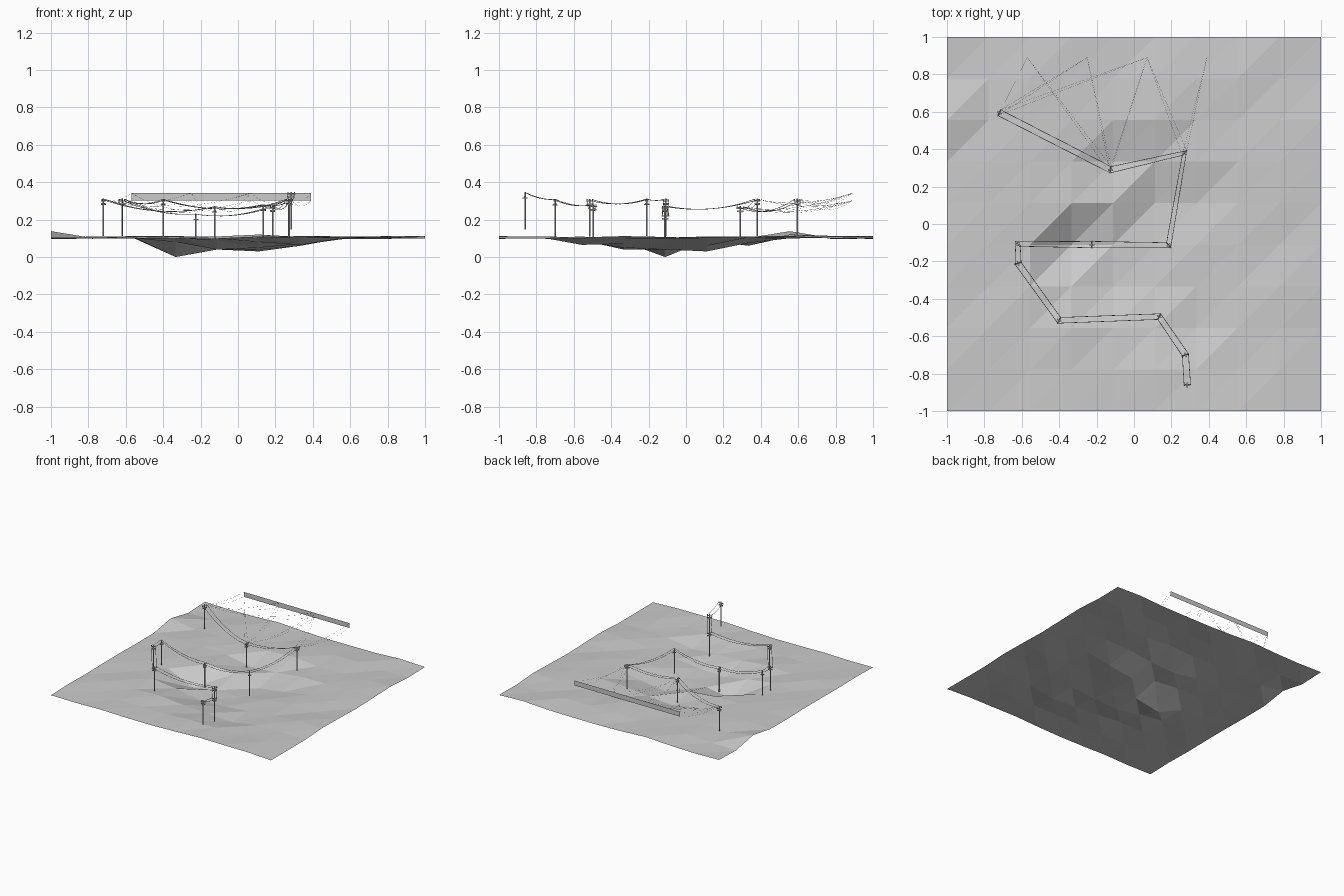
import bpy, bmesh, math, random
from mathutils import Vector, Matrix

if "Cube" in bpy.data.objects:
    bpy.data.objects.remove(bpy.data.objects["Cube"])

random.seed(4)


def finish(bm, name):
    me = bpy.data.meshes.new(name)
    bm.to_mesh(me)
    bm.free()
    ob = bpy.data.objects.new(name, me)
    bpy.context.collection.objects.link(ob)
    return ob


# Low-poly ground: 9 x 9 cells, nearly flat with a hollow in the middle
N = 9
hollow = {  # row from the front -> heights (hundredths) for columns 2..7
    1: (10, 10, 10, 11, 10.5, 10),
    2: (10, 11, 9, 8, 6.5, 10),
    3: (10.5, 8, 4, 5, 7, 9.5),
    4: (10, 0, 4, 4, 8, 10),
    5: (11, 11, 9, 3, 6, 10),
    6: (11, 10, 6, 7.5, 10, 10.5),
    7: (11, 11, 11, 12, 10, 10),
}
bm = bmesh.new()
grid = []
for j in range(N + 1):
    for i in range(N + 1):
        z = 0.105 + random.uniform(-0.009, 0.009)
        if j in hollow and 2 <= i <= 7:
            z = hollow[j][i - 2] / 100
        if (i, j) == (0, 7):
            z = 0.138
        grid.append(bm.verts.new((-1 + 2 * i / N, -1 + 2 * j / N, z)))
for j in range(N):
    for i in range(N):
        a, b = grid[j * (N + 1) + i], grid[j * (N + 1) + i + 1]
        d, c = grid[(j + 1) * (N + 1) + i], grid[(j + 1) * (N + 1) + i + 1]
        bm.faces.new((a, b, c))
        bm.faces.new((a, c, d))
finish(bm, "ground")

# Pole positions along the line, with the height of each top
tops = [Vector(p) for p in (
    (0.285, -0.86, 0.348), (0.275, -0.70, 0.31), (0.135, -0.495, 0.282),
    (-0.40, -0.515, 0.31), (-0.62, -0.21, 0.312), (-0.62, -0.107, 0.312),
    (-0.225, -0.11, 0.232), (0.185, -0.113, 0.275), (0.27, 0.38, 0.312),
    (-0.125, 0.29, 0.272), (-0.72, 0.595, 0.312))]
POLE, ARM = 0.2, 0.017


def box(bm, m, loc, size):
    bmesh.ops.create_cube(bm, size=1, matrix=m @ Matrix.Translation(loc)
                          @ Matrix.Diagonal((*size, 1)))


def cyl(bm, m, loc, r, h, n=8):
    bmesh.ops.create_cone(bm, cap_ends=True, segments=n, radius1=r, radius2=r,
                          depth=h, matrix=m @ Matrix.Translation(loc))


sides = []
for k, t in enumerate(tops):
    # Crossarm points across the average line direction
    along = Vector((0, 0, 0))
    if k > 0:
        along += (t - tops[k - 1]).to_2d().normalized().to_3d()
    if k < len(tops) - 1:
        along += (tops[k + 1] - t).to_2d().normalized().to_3d()
    ang = math.atan2(along.y, along.x) + math.pi / 2
    across = Vector((math.cos(ang), math.sin(ang), 0))
    sides.append(across * ARM)
    m = Matrix.Translation(t) @ Matrix.Rotation(ang, 4, 'Z')
    bm = bmesh.new()
    cyl(bm, m, (0, 0, -POLE / 2), 0.004, POLE)
    box(bm, m, (0, 0, -0.012), (0.042, 0.005, 0.005))
    box(bm, m, (0, 0, -0.028), (0.034, 0.008, 0.008))
    box(bm, m, (0, 0, -0.032), (0.008, 0.026, 0.006))
    for s in (-ARM, ARM):
        cyl(bm, m, (s, 0, -0.006), 0.0025, 0.01, 6)
    finish(bm, "pole_%02d" % (k + 1))


# Sagging wire as a thin tube
def wire(name, a, b, r, sag, steps=12):
    cu = bpy.data.curves.new(name, 'CURVE')
    cu.dimensions = '3D'
    cu.bevel_depth = r
    cu.bevel_resolution = 0
    sp = cu.splines.new('POLY')
    sp.points.add(steps)
    for i in range(steps + 1):
        u = i / steps
        p = a.lerp(b, u) - Vector((0, 0, 4 * sag * u * (1 - u)))
        sp.points[i].co = (*p, 1)
    bpy.context.collection.objects.link(bpy.data.objects.new(name, cu))


drop = Vector((0, 0, -0.003))
for k in range(len(tops) - 1):
    a, b = tops[k] + drop, tops[k + 1] + drop
    for s in (-1, 1):
        wire("wire", a + s * sides[k], b + s * sides[k + 1], 0.0016,
             0.065 * (b - a).length)

# Thin upright strip behind the line
x0, x1, yb, z0, z1 = -0.57, 0.39, 0.89, 0.302, 0.342
bm = bmesh.new()
bm.faces.new([bm.verts.new(p) for p in (
    (x0, yb, z0), (x1, yb, z0), (x1, yb, z1), (x0, yb, z1))])
finish(bm, "back_strip")

# Hair-thin lines fanning from the last poles to the strip
for k, xs in ((10, (-0.57, -0.25, 0.07)), (9, (-0.57, -0.25, 0.07)),
              (8, (0.07, 0.39))):
    for x in xs:
        for z, s in ((z0, -1), (z1, 1)):
            a = tops[k] + drop + s * sides[k]
            b = Vector((x, yb, z))
            wire("fan_line", a, b, 0.0004, 0.065 * (b - a).length, 8)
